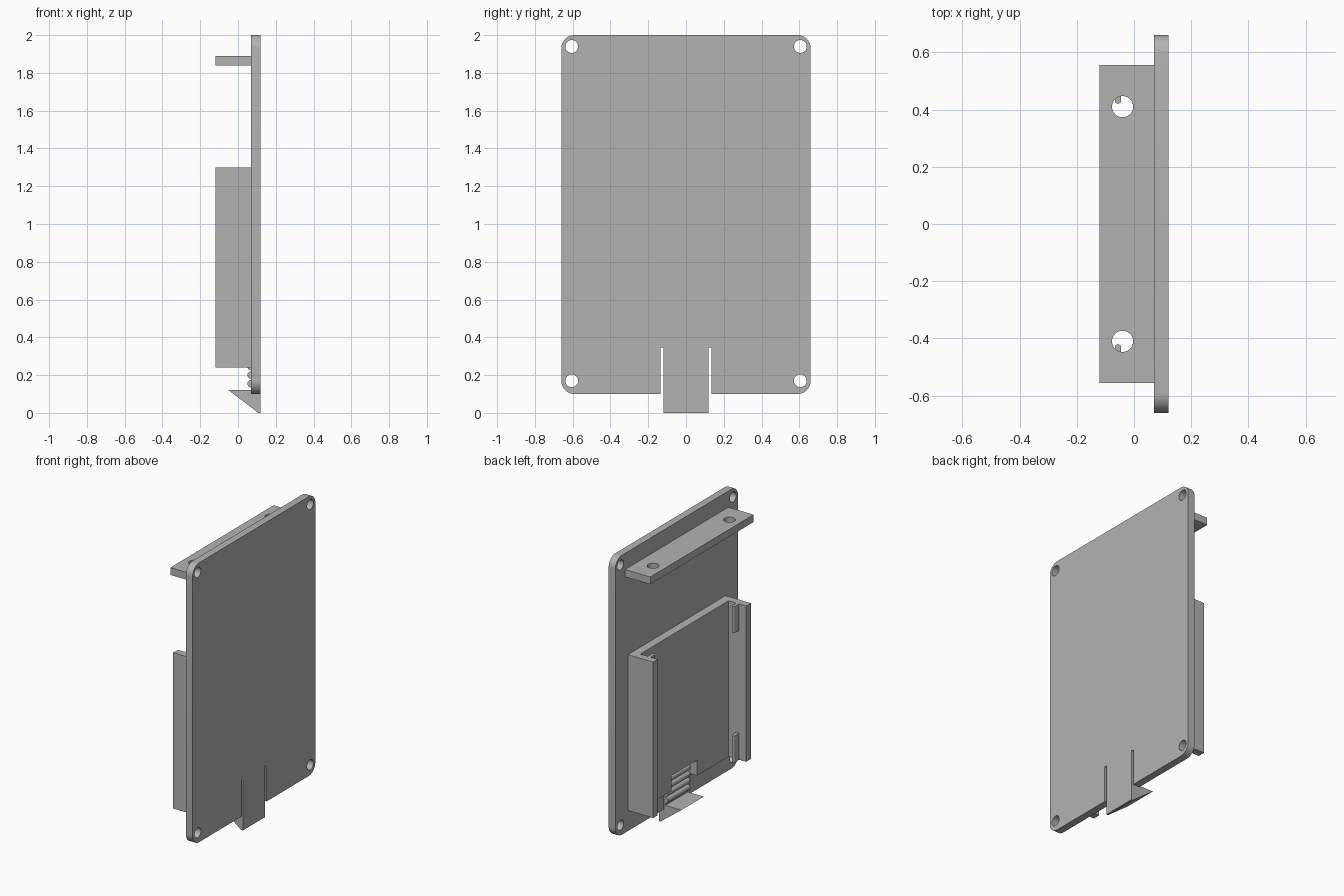
import bpy
import bmesh
import math

cube = bpy.data.objects.get("Cube")
if cube:
    bpy.data.objects.remove(cube, do_unlink=True)

grey = bpy.data.materials.new("plain grey")
grey.use_nodes = True
COLOUR = (0.45, 0.45, 0.45, 1)
grey.diffuse_color = COLOUR
grey.node_tree.nodes["Principled BSDF"].inputs["Base Color"].default_value = COLOUR

# Maps (outline u, outline v, depth) to x, y, z for each extrusion axis
PLACE = {
    "x": lambda u, v, d: (d, u, v),
    "y": lambda u, v, d: (u, d, v),
    "z": lambda u, v, d: (u, v, d),
}


def prism(name, outline, axis, lo, hi, smooth=False):
    """Extrude a flat outline along an axis."""
    bm = bmesh.new()
    face = bm.faces.new([bm.verts.new(PLACE[axis](u, v, lo)) for u, v in outline])
    top = bmesh.ops.extrude_face_region(bm, geom=[face])["geom"]
    shift = PLACE[axis](0, 0, hi - lo)
    bmesh.ops.translate(bm, vec=shift, verts=[g for g in top if isinstance(g, bmesh.types.BMVert)])
    bmesh.ops.recalc_face_normals(bm, faces=bm.faces)
    mesh = bpy.data.meshes.new(name)
    bm.to_mesh(mesh)
    bm.free()
    mesh.materials.append(grey)
    obj = bpy.data.objects.new(name, mesh)
    bpy.context.collection.objects.link(obj)
    if smooth:
        select(obj)
        bpy.ops.object.shade_smooth_by_angle(angle=math.radians(30))
    return obj


def select(obj):
    bpy.ops.object.select_all(action="DESELECT")
    obj.select_set(True)
    bpy.context.view_layer.objects.active = obj


def arc(cu, cv, r, start, end, steps):
    return [(cu + r * math.cos(a), cv + r * math.sin(a))
            for a in (math.radians(start + (end - start) * i / steps) for i in range(steps + 1))]


def circle(cu, cv, r, steps=32):
    return arc(cu, cv, r, 0, 360, steps)[:-1]


def drill(obj, centres, r, axis, lo, hi):
    """Cut round holes through an object."""
    for u, v in centres:
        cutter = prism("hole_cutter", circle(u, v, r), axis, lo, hi)
        mod = obj.modifiers.new("hole", "BOOLEAN")
        mod.operation, mod.solver, mod.object = "DIFFERENCE", "EXACT", cutter
        select(obj)
        bpy.ops.object.modifier_apply(modifier=mod.name)
        bpy.data.objects.remove(cutter, do_unlink=True)
    select(obj)
    bpy.ops.object.shade_smooth_by_angle(angle=math.radians(30))


BACK, FACE = 0.12, 0.07          # the two sides of the main plate
W, LOW, TOP, R = 0.66, 0.1, 2.0, 0.07
TAB, SLOT, SLOT_TOP = 0.12, 0.136, 0.345

# Main plate: rounded corners, two slots freeing a spring tab
half = [(TAB, LOW), (TAB, SLOT_TOP), (SLOT, SLOT_TOP), (SLOT, LOW)]
half += arc(W - R, LOW + R, R, -90, 0, 10) + arc(W - R, TOP - R, R, 0, 90, 10)
plate = prism("main_plate", half + [(-u, v) for u, v in reversed(half)], "x", FACE, BACK)
drill(plate, [(s * 0.605, z) for s in (-1, 1) for z in (0.17, 1.94)], 0.034, "x", 0, 0.2)

# Wedge-shaped latch below the tab
prism("latch_hook", [(BACK, 0), (0.108, 0), (-0.05, 0.12), (FACE, 0.12), (FACE, LOW), (BACK, LOW)],
      "y", -TAB, TAB)

# Grip ribs on the tab
for i in range(4):
    prism(f"grip_rib_{i + 1}", circle(FACE, 0.155 + 0.045 * i, 0.02, 20), "y", -TAB, TAB, True)

# Upper shelf with two screw holes
shelf = prism("upper_shelf", [(-0.12, -0.555), (FACE, -0.555), (FACE, 0.555), (-0.12, 0.555)],
              "z", 1.84, 1.89)
drill(shelf, [(-0.04, -0.41), (-0.04, 0.41)], 0.037, "z", 1.8, 1.95)

# Tray floor, notched around the tab
IN, OUT, Z0, Z1, FLOOR = 0.475, 0.525, 0.24, 1.3, 0.012
half = [(SLOT, SLOT_TOP), (SLOT, Z0), (IN, Z0), (IN, Z1)]
prism("tray_floor", half + [(-u, v) for u, v in reversed(half)], "x", FLOOR, FACE)

# Side rails, each with a short rounded ridge at both ends
for side, s in (("left", 1), ("right", -1)):
    prism(f"{side}_rail", [(-0.12, s * IN), (FACE, s * IN), (FACE, s * OUT), (-0.12, s * OUT)],
          "z", Z0, Z1)
    nose = [(u, s * v) for u, v in arc(-0.056, 0.431, 0.011, 180, 360, 8)]
    ridge = [(-0.067, s * IN)] + nose + [(-0.045, s * IN)]
    for end, lo in (("lower", Z0), ("upper", Z1 - 0.18)):
        prism(f"{side}_{end}_ridge", ridge, "z", lo, lo + 0.18, True)
